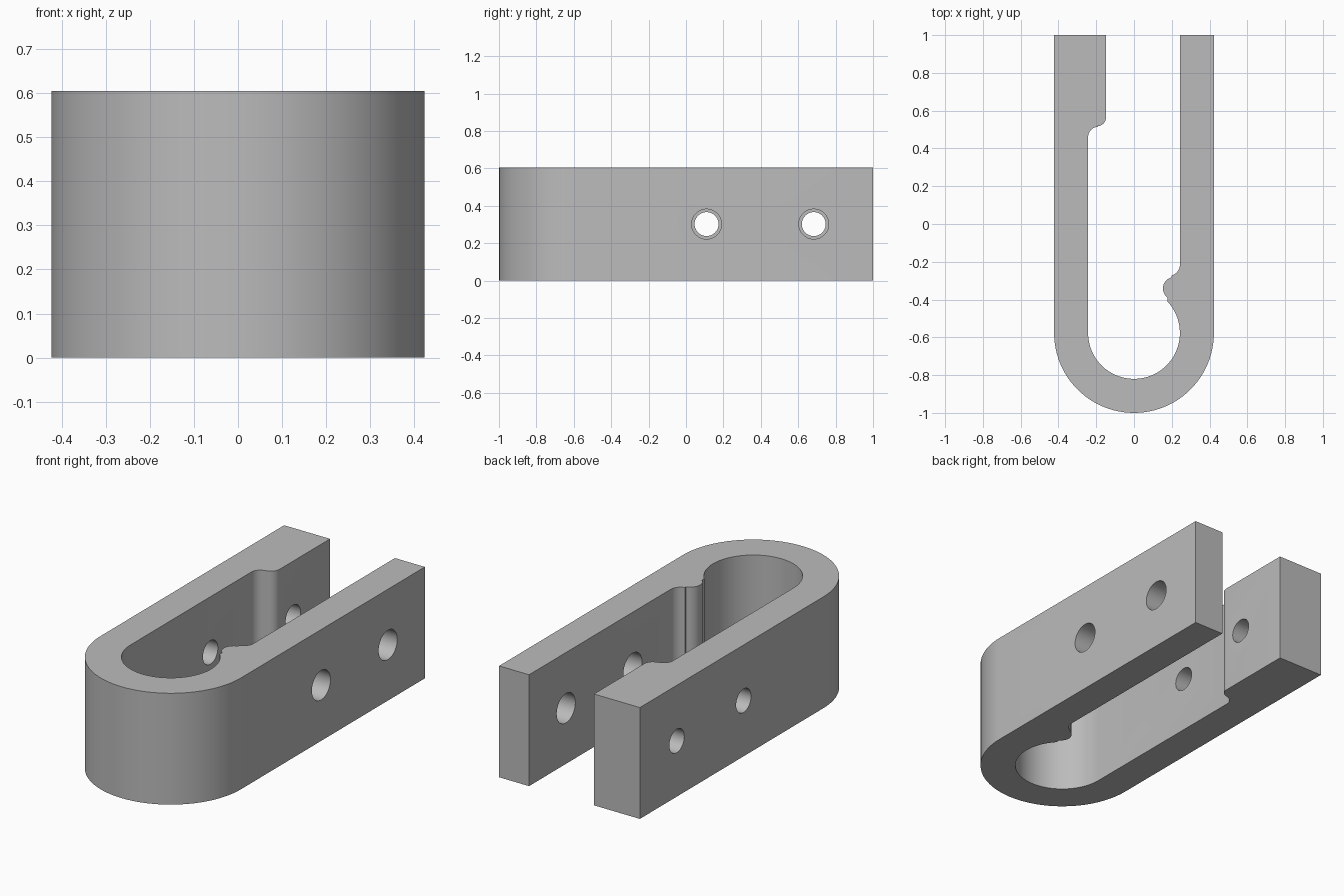
import bpy, bmesh
from math import sin, cos, radians, pi

HEIGHT = 0.605
WALL = 0.423      # outer half width
SLOT = 0.243      # inner half width
BEND_Y = -0.577   # centre of the rounded end

old = bpy.data.objects.get("Cube")
if old:
    bpy.data.objects.remove(old, do_unlink=True)

metal = bpy.data.materials.new("plain_grey")
metal.use_nodes = True
metal.diffuse_color = (0.5, 0.5, 0.5, 1)
metal.node_tree.nodes["Principled BSDF"].inputs["Base Color"].default_value = (0.5, 0.5, 0.5, 1)


def arc(cx, cy, r, start, end, steps):
    """Points along an arc, angles in degrees."""
    angles = [radians(start + (end - start) * i / steps) for i in range(steps + 1)]
    return [(cx + r * cos(a), cy + r * sin(a)) for a in angles]


def add_object(name, bm):
    bmesh.ops.recalc_face_normals(bm, faces=bm.faces)
    mesh = bpy.data.meshes.new(name)
    bm.to_mesh(mesh)
    bm.free()
    mesh.materials.append(metal)
    obj = bpy.data.objects.new(name, mesh)
    bpy.context.scene.collection.objects.link(obj)
    return obj


# Clip outline: outer U, then the slot with its step and its bump
outline = [(-WALL, 1)]
outline += arc(0, BEND_Y, WALL, 180, 360, 48)
outline += [(WALL, 1), (SLOT, 1)]
outline += arc(0.183, -0.215, 0.06, 0, -75, 8)       # fillet above the bump
outline += arc(0.213, -0.341, 0.06, 105, 235, 14)    # bump
outline += arc(0, BEND_Y, SLOT, 43, -180, 48)        # round slot end
outline += arc(-0.188, 0.46, 0.055, 180, 90, 8)      # fillet below the step
outline += arc(-0.197, 0.567, 0.05, -90, 0, 8)       # step corner
outline += [(-0.147, 1)]

bm = bmesh.new()
base = bm.faces.new([bm.verts.new((x, y, 0)) for x, y in outline])
ext = bmesh.ops.extrude_face_region(bm, geom=[base])
top = [g for g in ext["geom"] if isinstance(g, bmesh.types.BMVert)]
bmesh.ops.translate(bm, verts=top, vec=(0, 0, HEIGHT))
clip = add_object("clip_body", bm)

# Bolt holes: wide through the left arm, narrow through the right arm
for side, radius in ((1, 0.08), (-1, 0.064)):
    for y in (0.11, 0.683):
        bm = bmesh.new()
        ring = [bm.verts.new((side * 0.05, y + radius * cos(a), HEIGHT / 2 + radius * sin(a)))
                for a in (2 * pi * i / 40 for i in range(40))]
        disc = bm.faces.new(ring)
        ext = bmesh.ops.extrude_face_region(bm, geom=[disc])
        far = [g for g in ext["geom"] if isinstance(g, bmesh.types.BMVert)]
        bmesh.ops.translate(bm, verts=far, vec=(side * 0.5, 0, 0))
        cutter = add_object("hole_cutter", bm)
        cutter.hide_render = True
        cut = clip.modifiers.new("bolt_hole", "BOOLEAN")
        cut.operation = "DIFFERENCE"
        cut.solver = "EXACT"
        cut.object = cutter

# Apply the cuts, then smooth the curved walls
bpy.ops.object.select_all(action="DESELECT")
clip.select_set(True)
bpy.context.view_layer.objects.active = clip
for name in [m.name for m in clip.modifiers]:
    bpy.ops.object.modifier_apply(modifier=name)
for obj in [o for o in bpy.data.objects if o.name.startswith("hole_cutter")]:
    bpy.data.objects.remove(obj, do_unlink=True)
bpy.ops.object.shade_smooth_by_angle(angle=radians(30))
